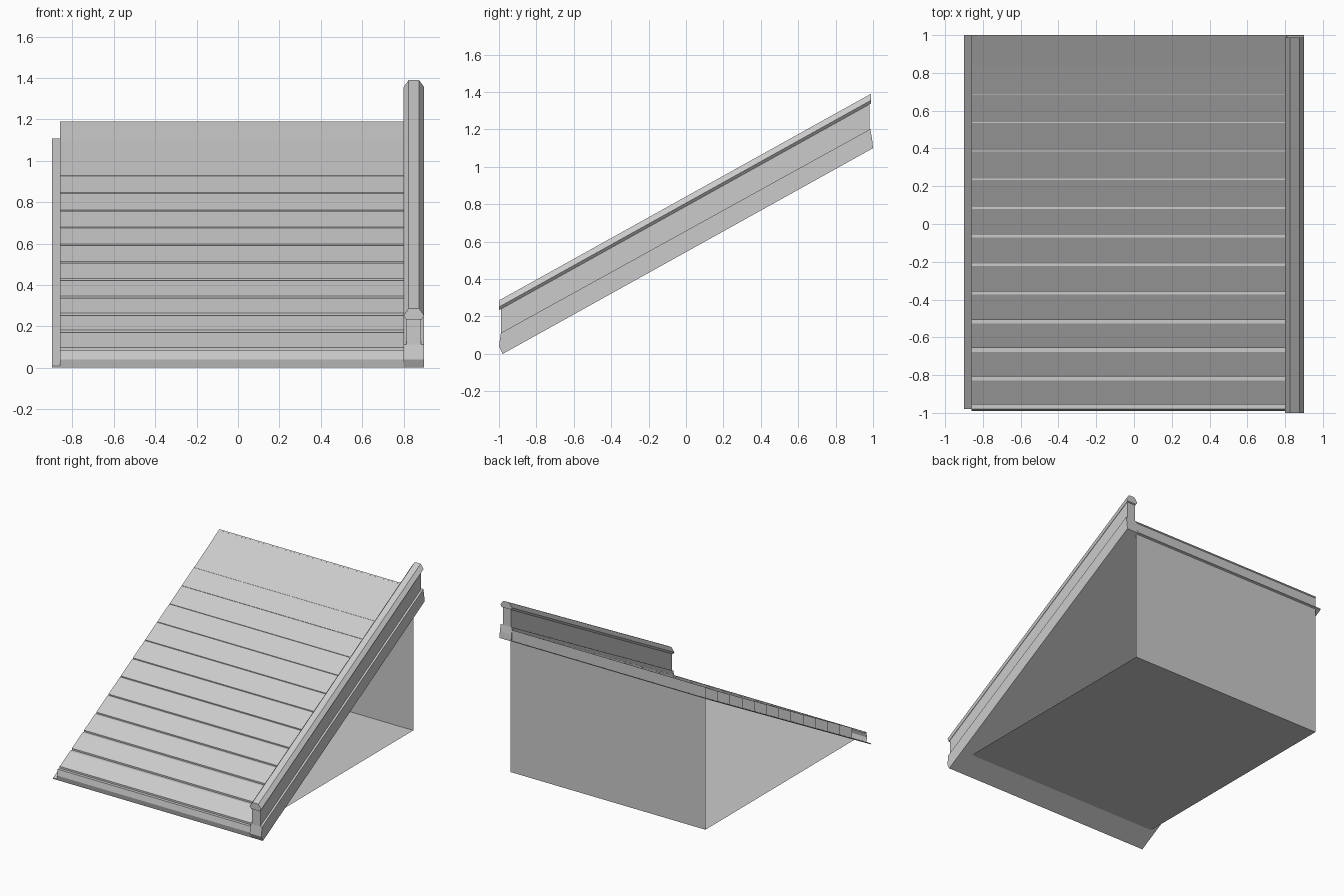
import bpy
import bmesh

cube = bpy.data.objects.get("Cube")
if cube:
    bpy.data.objects.remove(cube, do_unlink=True)

grey = bpy.data.materials.new("plain_grey")
grey.use_nodes = True
COLOUR = (0.6, 0.6, 0.6, 1)
grey.diffuse_color = COLOUR
grey.node_tree.nodes["Principled BSDF"].inputs["Base Color"].default_value = COLOUR

FRONT, BACK = -0.98, 1.0
SLOPE = 1.1 / (BACK - FRONT)
LEFT, RIGHT = -0.86, 0.81      # extent of the boards and the hollow body
PITCH, COUNT = 0.1515, 13      # board spacing and number


def deck(y):
    """Height of the sloping underside."""
    return SLOPE * (y - FRONT)


def sweep(name, start, end, closed):
    """Join two matching profiles; closed ones get end caps."""
    bm = bmesh.new()
    a = [bm.verts.new(p) for p in start]
    b = [bm.verts.new(p) for p in end]
    n = len(a)
    for i in range(n if closed else n - 1):
        j = (i + 1) % n
        bm.faces.new((a[i], a[j], b[j], b[i]))
    if closed:
        bm.faces.new(a[::-1])
        bm.faces.new(b)
    bmesh.ops.recalc_face_normals(bm, faces=bm.faces)
    mesh = bpy.data.meshes.new(name)
    bm.to_mesh(mesh)
    bm.free()
    mesh.materials.append(grey)
    obj = bpy.data.objects.new(name, mesh)
    bpy.context.collection.objects.link(obj)
    return obj


def across(name, profile, x0, x1, closed=False):
    """Sweep a y-z profile from side to side."""
    return sweep(name, [(x0, y, z) for y, z in profile],
                 [(x1, y, z) for y, z in profile], closed)


def up_slope(name, section, y0, y1):
    """Sweep an x-height section along the slope."""
    return sweep(name, [(x, y0, deck(y0) + h) for x, h in section],
                 [(x, y1, deck(y1) + h) for x, h in section], True)


# Thin base plate under the boards
across("base_plate", [(FRONT, 0), (BACK, deck(BACK)),
                      (BACK, deck(BACK) + 0.008), (FRONT, 0.008)], -0.9, 0.9, True)

# Stepped boards, with a ledge below each one that narrows up the slope
boards = []
for k in range(COUNT):
    y = FRONT + PITCH * k
    ledge = 0.024 * (1 - k / (COUNT - 1))
    z = deck(y) + 0.085
    boards.append((y, z))
    if ledge > 0.001:
        boards += [(y + ledge, z), (y + ledge, deck(y + ledge) + 0.085)]
    # Upright divider behind each board edge
    if k:
        across("board_divider", [(y + ledge, deck(y + ledge)), (y + ledge, z)], LEFT, RIGHT)
boards.append((BACK, deck(BACK) + 0.09))
across("stepped_boards", boards, LEFT, RIGHT)

# Front fascia
across("front_fascia", [(FRONT, 0), (FRONT - 0.01, 0.04), boards[0]], LEFT, 0.9)

# Open-sided body: floor and back wall
wall_y, floor_z = 0.99, 0.08
across("floor_and_back_wall", [(FRONT + floor_z / SLOPE, floor_z), (wall_y, floor_z),
                               (wall_y, deck(wall_y) + 0.09)], LEFT, RIGHT)

# Edge trim: lower band, recessed web and chamfered cap
across("trim_band", [(FRONT, 0), (-1, 0.04), (-0.99, 0.112), (0.985, 1.202),
                     (0.995, 1.15), (BACK, 1.1)], 0.8, 0.9, True)
up_slope("trim_web", [(0.815, 0.1), (0.885, 0.1), (0.885, 0.26), (0.815, 0.26)], -0.99, 0.98)
up_slope("trim_cap", [(0.812, 0.245), (0.8, 0.262), (0.825, 0.297), (0.875, 0.297),
                      (0.9, 0.262), (0.888, 0.245)], -1, 0.988)
